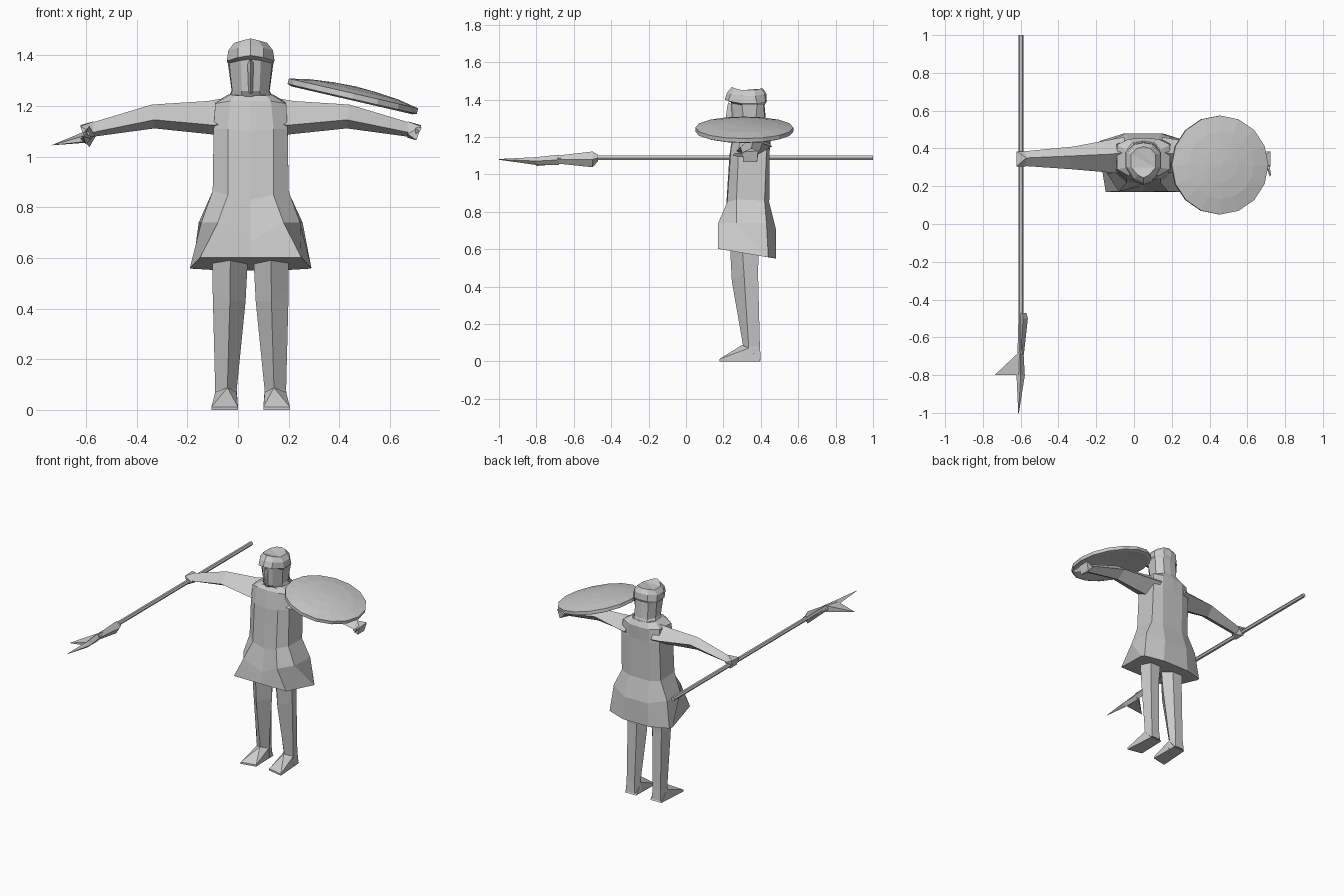
import bpy, bmesh, math
from mathutils import Matrix, Vector

CX = 0.05  # body centre line
grey = bpy.data.materials.new("stone grey")
grey.diffuse_color = (0.6, 0.6, 0.6, 1)


def finish(name, bm):
    bmesh.ops.recalc_face_normals(bm, faces=bm.faces)
    me = bpy.data.meshes.new(name)
    bm.to_mesh(me)
    bm.free()
    me.materials.append(grey)
    ob = bpy.data.objects.new(name, me)
    bpy.context.collection.objects.link(ob)
    return ob


def loft(name, rings):
    """Skin a list of equal closed rings and cap both ends."""
    bm = bmesh.new()
    vs = [[bm.verts.new(p) for p in r] for r in rings]
    n = len(rings[0])
    for a, b in zip(vs, vs[1:]):
        for i in range(n):
            j = (i + 1) % n
            bm.faces.new((a[i], a[j], b[j], b[i]))
    bm.faces.new(vs[0])
    bm.faces.new(vs[-1])
    bmesh.ops.triangulate(bm, faces=[f for f in bm.faces if len(f.verts) > 4])
    return finish(name, bm)


def hull(name, pts):
    bm = bmesh.new()
    for p in pts:
        bm.verts.new(p)
    res = bmesh.ops.convex_hull(bm, input=bm.verts)
    bmesh.ops.delete(bm, geom=[v for v in res["geom_interior"] if isinstance(v, bmesh.types.BMVert)], context='VERTS')
    return finish(name, bm)


def whole(half):
    """Mirror a half outline running from front centre to back centre."""
    right = [(CX + x, y, z) for x, y, z in half]
    left = [(CX - x, y, z) for x, y, z in half[-2:0:-1]]
    return right + left


def side(pts, s):
    return [(CX + s * x, y, z) for x, y, z in pts]


# Tunic: flared skirt, waist, chest, shoulders
loft("tunic", [whole(h) for h in (
    [(0, .17, .602), (.20, .17, .602), (.24, .42, .56), (.23, .44, .558), (.10, .48, .55), (0, .48, .55)],
    [(0, .20, .67), (.13, .172, .74), (.195, .27, .74), (.205, .43, .74), (.09, .48, .71), (0, .48, .71)],
    [(0, .215, .83), (.09, .22, .85), (.15, .27, .865), (.15, .42, .86), (.08, .445, .85), (0, .445, .85)],
    [(0, .232, 1.10), (.09, .238, 1.11), (.146, .28, 1.11), (.146, .43, 1.12), (.08, .447, 1.12), (0, .447, 1.12)],
    [(0, .25, 1.22), (.08, .255, 1.22), (.14, .29, 1.21), (.14, .42, 1.215), (.08, .45, 1.21), (0, .455, 1.21)],
    [(0, .27, 1.242), (.06, .27, 1.242), (.08, .30, 1.245), (.09, .39, 1.245), (.06, .43, 1.245), (0, .44, 1.245)])])

# Head with open-faced helmet and overhanging brow
loft("head_and_helmet", [whole(h) for h in (
    [(0, .28, 1.22), (.04, .285, 1.22), (.09, .33, 1.22), (.095, .40, 1.22), (.05, .44, 1.22), (0, .445, 1.22)],
    [(0, .245, 1.26), (.035, .26, 1.26), (.073, .31, 1.26), (.075, .37, 1.26), (.05, .425, 1.26), (0, .43, 1.26)],
    [(0, .24, 1.385), (.04, .25, 1.38), (.085, .30, 1.37), (.09, .38, 1.37), (.05, .415, 1.37), (0, .42, 1.37)],
    [(0, .207, 1.40), (.05, .225, 1.392), (.094, .30, 1.378), (.094, .38, 1.38), (.05, .425, 1.39), (0, .432, 1.39)],
    [(0, .22, 1.437), (.05, .24, 1.43), (.088, .30, 1.42), (.088, .37, 1.42), (.05, .42, 1.43), (0, .43, 1.43)],
    [(0, .245, 1.467), (.03, .26, 1.46), (.065, .30, 1.45), (.065, .37, 1.45), (.035, .40, 1.458), (0, .41, 1.46)])])
hull("nose_guard", side([(0, .213, 1.31), (0, .225, 1.385), (.014, .25, 1.37), (-.014, .25, 1.37),
                         (.012, .26, 1.255), (-.012, .26, 1.255), (0, .235, 1.25)], 1))

# Limbs, mirrored left and right
for s, tag in ((-1, "left"), (1, "right")):
    loft("leg_" + tag, [side(r, s) for r in (
        [(.08, .235, .62), (.15, .30, .62), (.13, .39, .62), (.05, .39, .62), (.01, .32, .62)],
        [(.082, .245, .43), (.15, .31, .47), (.13, .385, .48), (.06, .385, .48), (.02, .33, .43)],
        [(.092, .305, .085), (.14, .335, .08), (.13, .395, .08), (.07, .395, .08), (.055, .35, .08)],
        [(.092, .31, .01), (.145, .335, .01), (.135, .40, .01), (.065, .40, .01), (.05, .35, .01)])])
    hull("foot_" + tag, side([(.05, .20, 0), (.155, .178, 0), (.05, .20, .012), (.155, .178, .012),
                              (.055, .40, 0), (.14, .40, 0), (.092, .30, .088),
                              (.14, .335, .07), (.056, .345, .07)], s))
    loft("arm_" + tag, [side(r, s) for r in (
        [(.10, .27, 1.13), (.10, .35, 1.07), (.10, .46, 1.15), (.10, .38, 1.232)],
        [(.15, .27, 1.125), (.15, .35, 1.088), (.16, .45, 1.15), (.17, .37, 1.22)],
        [(.38, .29, 1.146), (.38, .35, 1.112), (.37, .41, 1.165), (.39, .36, 1.206)],
        [(.63, .307, 1.095), (.63, .345, 1.078), (.63, .385, 1.105), (.62, .35, 1.137)])])
    hull("hand_" + tag, side([(.62, .305, 1.09), (.62, .385, 1.10), (.62, .345, 1.075), (.62, .35, 1.14),
                              (.655, .305, 1.065), (.655, .38, 1.065), (.672, .305, 1.12), (.672, .385, 1.125)], s))
hull("thumb_right", [(.70, .31, 1.09), (.70, .31, 1.115), (.718, .31, 1.115), (.718, .25, 1.10), (.725, .26, 1.115)])

# Round domed shield, hollow underneath, tilted outward
bm = bmesh.new()
N, rows = 16, []
profile = [(.09, -.010), (.18, -.019), (.245, -.028), (.262, -.022), (.262, 0), (.18, .016), (.09, .025)]
for r, z in profile:
    rows.append([bm.verts.new((r * math.cos(2 * math.pi * i / N), r * math.sin(2 * math.pi * i / N), z))
                 for i in range(N)])
for a, b in zip(rows, rows[1:]):
    for i in range(N):
        j = (i + 1) % N
        bm.faces.new((a[i], a[j], b[j], b[i]))
for row, z in ((rows[0], -.005), (rows[-1], .029)):
    c = bm.verts.new((0, 0, z))
    for i in range(N):
        bm.faces.new((row[i], row[(i + 1) % N], c))
shield = finish("shield", bm)
shield.matrix_world = Matrix.Translation((.456, .312, 1.25)) @ Matrix.Rotation(math.radians(13), 4, 'Y')


# Spear: shaft, flared socket, blade with a side barb
def diamond(y, x0, x1, z0, z1):
    xm, zm = (x0 + x1) / 2, (z0 + z1) / 2
    return [(x0, y, zm), (xm, y, z0), (x1, y, zm), (xm, y, z1)]


def hexagon(y, x, z, r):
    return [(x + r * math.cos(k * math.pi / 3), y, z + r * math.sin(k * math.pi / 3)) for k in range(6)]


loft("spear_shaft", [hexagon(-.69, -.598, 1.088, .014), hexagon(1.0, -.598, 1.088, .014)])
loft("spear_socket", [diamond(-.69, -.617, -.583, 1.058, 1.10), diamond(-.50, -.612, -.562, 1.038, 1.122),
                      diamond(-.47, -.612, -.57, 1.07, 1.105)])
loft("spear_blade", [diamond(-.68, -.617, -.585, 1.05, 1.105), diamond(-.80, -.622, -.578, 1.05, 1.092),
                     diamond(-1.0, -.613, -.609, 1.078, 1.082)])
hull("spear_barb", [(-.605, -.675, 1.10), (-.605, -.675, 1.055), (-.60, -.80, 1.085),
                    (-.60, -.80, 1.06), (-.738, -.80, 1.045)])
